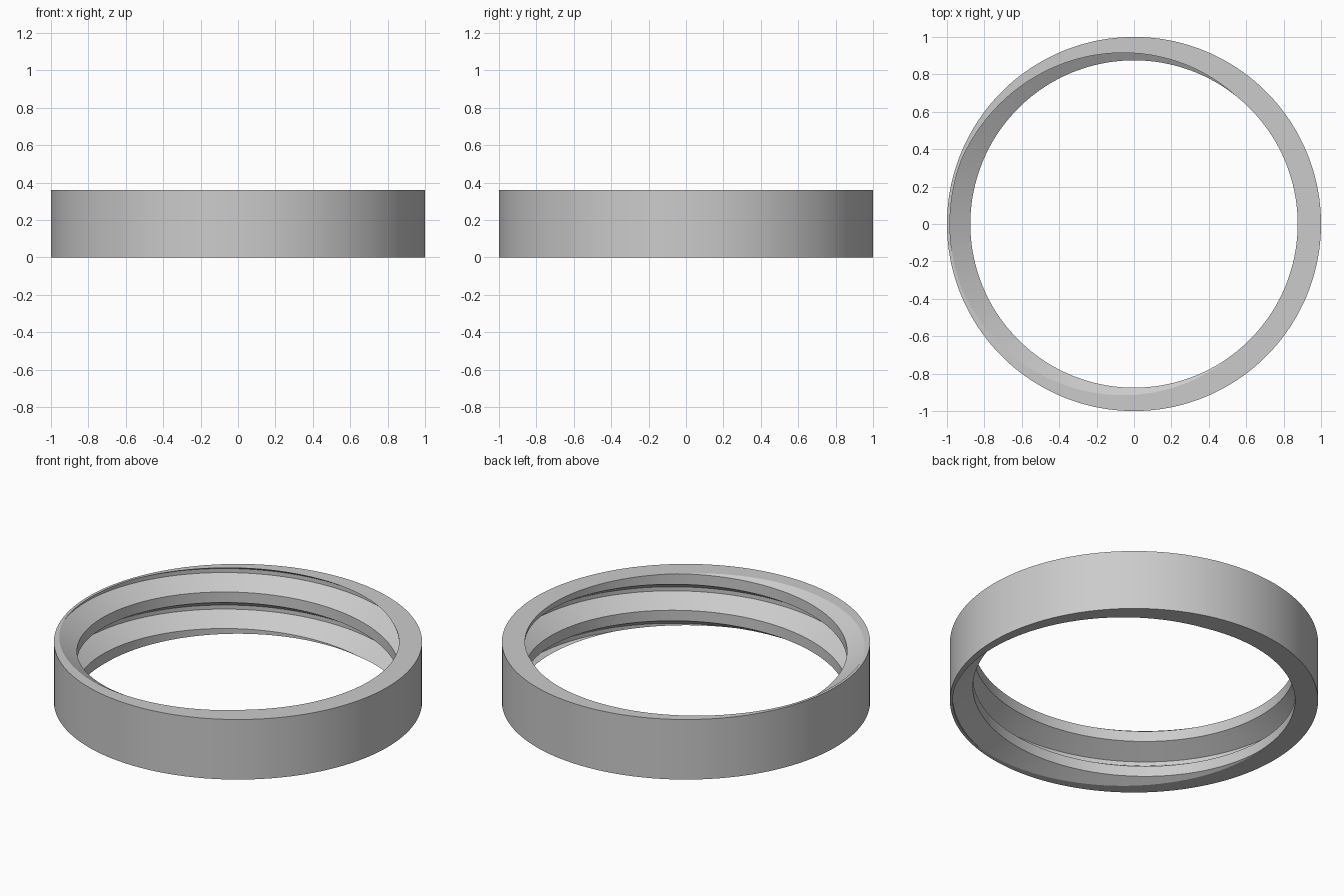
import bpy
import bmesh
from math import radians, cos, sin

cube = bpy.data.objects.get("Cube")
if cube:
    bpy.data.objects.remove(cube, do_unlink=True)

HEIGHT = 0.36
OUTER, CREST, ROOT = 1.0, 0.875, 0.984
STEP = 2                                # degrees per segment
PITCH = HEIGHT * 360 / 592
ROOT_HALF, CREST_START = 20, 128        # degrees of a turn from the groove centre

mat = bpy.data.materials.new("light grey")
mat.use_nodes = True
mat.diffuse_color = (0.6, 0.6, 0.6, 1)
mat.node_tree.nodes["Principled BSDF"].inputs["Base Color"].default_value = (0.6, 0.6, 0.6, 1)


def bore_radius(angle, z):
    """Radius of the threaded bore; a groove centre meets the top at 180 degrees."""
    phase = (z - HEIGHT) / PITCH * 360 - (angle - 180)
    away = abs((phase + 180) % 360 - 180)
    t = min(max((away - ROOT_HALF) / (CREST_START - ROOT_HALF), 0), 1)
    return ROOT + (CREST - ROOT) * t


def section(angle):
    """Closed cross-section: bottom rim, thread corners clipped to the height, top rim."""
    points = [(OUTER, 0), (bore_radius(angle, 0), 0)]
    for turn in range(-3, 2):
        for offset in (-CREST_START, -ROOT_HALF, ROOT_HALF, CREST_START):
            z = HEIGHT + PITCH * ((angle - 180 + offset) / 360 + turn)
            z = min(max(z, 0), HEIGHT)
            points.append((bore_radius(angle, z), z))
    points += [(bore_radius(angle, HEIGHT), HEIGHT), (OUTER, HEIGHT)]
    return points


# Sweep the section around the axis, then weld the seam and clipped corners
bm = bmesh.new()
columns = []
for angle in range(0, 361, STEP):
    a = radians(angle)
    columns.append([bm.verts.new((r * cos(a), r * sin(a), z)) for r, z in section(angle)])
for left, right in zip(columns, columns[1:]):
    for i in range(len(left)):
        j = (i + 1) % len(left)
        bm.faces.new((left[i], left[j], right[j], right[i]))
bmesh.ops.remove_doubles(bm, verts=bm.verts, dist=0.0001)
bmesh.ops.recalc_face_normals(bm, faces=bm.faces)

mesh = bpy.data.meshes.new("threaded_ring")
bm.to_mesh(mesh)
bm.free()
mesh.materials.append(mat)
ring = bpy.data.objects.new("threaded_ring", mesh)
bpy.context.collection.objects.link(ring)

# Smooth walls with crisp rims and thread corners
bpy.ops.object.select_all(action='DESELECT')
ring.select_set(True)
bpy.context.view_layer.objects.active = ring
bpy.ops.object.shade_smooth_by_angle(angle=radians(30))
